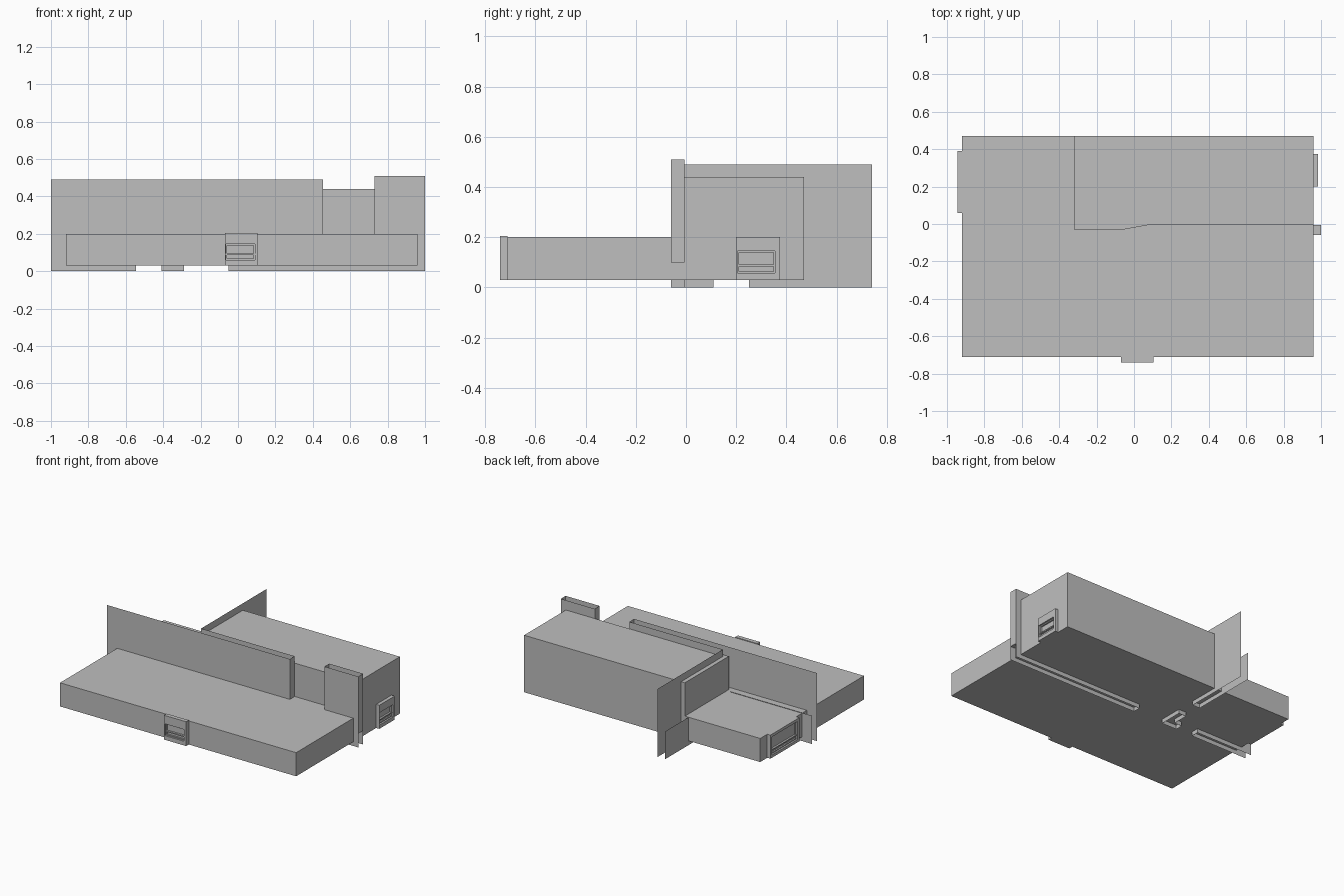
import bpy
import bmesh
from math import radians
from mathutils import Matrix

cube = bpy.data.objects.get("Cube")
if cube:
    bpy.data.objects.remove(cube, do_unlink=True)

grey = bpy.data.materials.new("plain_grey")
grey.use_nodes = True
grey.diffuse_color = (0.52, 0.52, 0.52, 1)
grey.node_tree.nodes["Principled BSDF"].inputs["Base Color"].default_value = grey.diffuse_color

FLOOR, LOW, TALL = 0.03, 0.2, 0.44
FRONT, BACK = -0.06, -0.005      # two skins of the cross wall
INNER, OUTER = -0.29, -0.35      # two skins of the rear wall


def finish(name, bm, matrix=None):
    mesh = bpy.data.meshes.new(name)
    bm.to_mesh(mesh)
    bm.free()
    mesh.materials.append(grey)
    obj = bpy.data.objects.new(name, mesh)
    if matrix:
        obj.matrix_world = matrix
    bpy.context.collection.objects.link(obj)


def room(name, outline, top):
    """Closed block raised from a floor outline."""
    bm = bmesh.new()
    base = bm.faces.new([bm.verts.new((x, y, FLOOR)) for x, y in outline])
    new = bmesh.ops.extrude_face_region(bm, geom=[base])["geom"]
    for v in new:
        if isinstance(v, bmesh.types.BMVert):
            v.co.z = top
    bmesh.ops.recalc_face_normals(bm, faces=bm.faces)
    finish(name, bm)


def skin(name, path, bottom, top):
    """Open upright sheet that follows a plan path."""
    bm = bmesh.new()
    pairs = [[bm.verts.new((x, y, z)) for z in (bottom, top)] for x, y in path]
    for (a, b), (c, d) in zip(pairs, pairs[1:]):
        bm.faces.new((a, c, d, b))
    finish(name, bm)


def add_box(bm, low, high):
    middle = [(a + b) / 2 for a, b in zip(low, high)]
    size = [b - a for a, b in zip(low, high)]
    bmesh.ops.create_cube(bm, size=1, matrix=Matrix.Translation(middle) @ Matrix.Diagonal((*size, 1)))


def window(name, matrix, x0, x1, hole, top):
    """Projecting window box with a stepped recess and a ledge."""
    bm = bmesh.new()
    add_box(bm, (x0, 0, FLOOR), (x1, 0.03, top))
    face = min(bm.faces, key=lambda f: f.calc_center_median().y)
    h0, h1, z0, z1 = hole
    # opening rim, then a narrower step, each pushed inward
    for margin, push in ((0, 0.012), (0.007, 0.01)):
        bmesh.ops.inset_region(bm, faces=[face], thickness=0.004)
        mid = face.calc_center_median()
        for v in face.verts:
            v.co.x = h0 + margin if v.co.x < mid.x else h1 - margin
            v.co.z = z0 + margin if v.co.z < mid.z else z1 - margin
        old = face
        new = bmesh.ops.extrude_face_region(bm, geom=[old])["geom"]
        face = next(g for g in new if isinstance(g, bmesh.types.BMFace))
        if old.is_valid:
            bmesh.ops.delete(bm, geom=[old], context="FACES_ONLY")
        for v in face.verts:
            v.co.y += push
    # ledge across the recess
    add_box(bm, (h0, 0.007, z0 + 0.026), (h1, 0.021, z0 + 0.034))
    bmesh.ops.recalc_face_normals(bm, faces=bm.faces)
    finish(name, bm, matrix)


# Room blocks
room("front_room", [(-0.92, -0.71), (0.96, -0.71), (0.96, BACK), (-0.92, BACK)], LOW)
room("rear_low_room", [(-0.92, BACK), (-0.32, BACK), (-0.32, 0.47), (-0.92, 0.47)], LOW)
room("rear_tall_room", [(-0.32, -0.03), (-0.06, -0.03), (0.08, BACK), (0.96, BACK),
                        (0.96, 0.47), (-0.32, 0.47)], TALL)

# Cross wall, hollow and open along the top
skin("cross_wall_upper", [(-1, FRONT), (0.455, FRONT), (0.455, BACK), (INNER, BACK), (INNER, 0.74)], 0.1, 0.49)
skin("cross_wall_low_back", [(-1, BACK), (OUTER, BACK)], 0.1, LOW + 0.003)

# Wall feet between the doorways
skin("left_foot", [(-1, FRONT), (-0.545, FRONT), (-0.545, BACK), (-1, BACK)], 0, 0.1)
skin("corner_foot", [(-0.41, BACK), (-0.41, FRONT), (INNER, FRONT), (INNER, 0.11),
                     (OUTER, 0.11), (OUTER, BACK), (-0.41, BACK)], 0, 0.1)
skin("right_foot", [(1, FRONT), (-0.05, FRONT), (-0.05, BACK), (1, BACK)], 0, 0.1)

# Rear wall
skin("rear_wall_foot", [(INNER, 0.74), (INNER, 0.25), (OUTER, 0.25), (OUTER, 0.74)], 0, 0.1)
skin("rear_wall_low_skin", [(OUTER, BACK), (OUTER, 0.74)], 0.1, LOW)

# Upright pier at the end of the cross wall
skin("end_pier", [(0.73, FRONT), (1, FRONT), (1, BACK), (0.73, BACK), (0.73, FRONT)], 0.1, 0.51)
bm = bmesh.new()
bm.faces.new([bm.verts.new((x, y, 0.1)) for x, y in
              ((0.73, FRONT), (0.73, BACK), (1, BACK), (1, FRONT))])
finish("pier_underside", bm)

# Window boxes on three sides
window("front_window", Matrix.Translation((0, -0.74, 0)), -0.07, 0.105,
       (-0.065, 0.09, 0.06, 0.145), 0.205)
window("left_side_window", Matrix.Translation((0.985, 0, 0)) @ Matrix.Rotation(radians(90), 4, "Z"),
       0.2, 0.375, (0.205, 0.355, 0.057, 0.145), 0.2)
window("right_side_window", Matrix.Translation((-0.945, 0, 0)) @ Matrix.Rotation(radians(-90), 4, "Z"),
       -0.39, -0.06, (-0.37, -0.08, 0.05, 0.18), 0.2)
